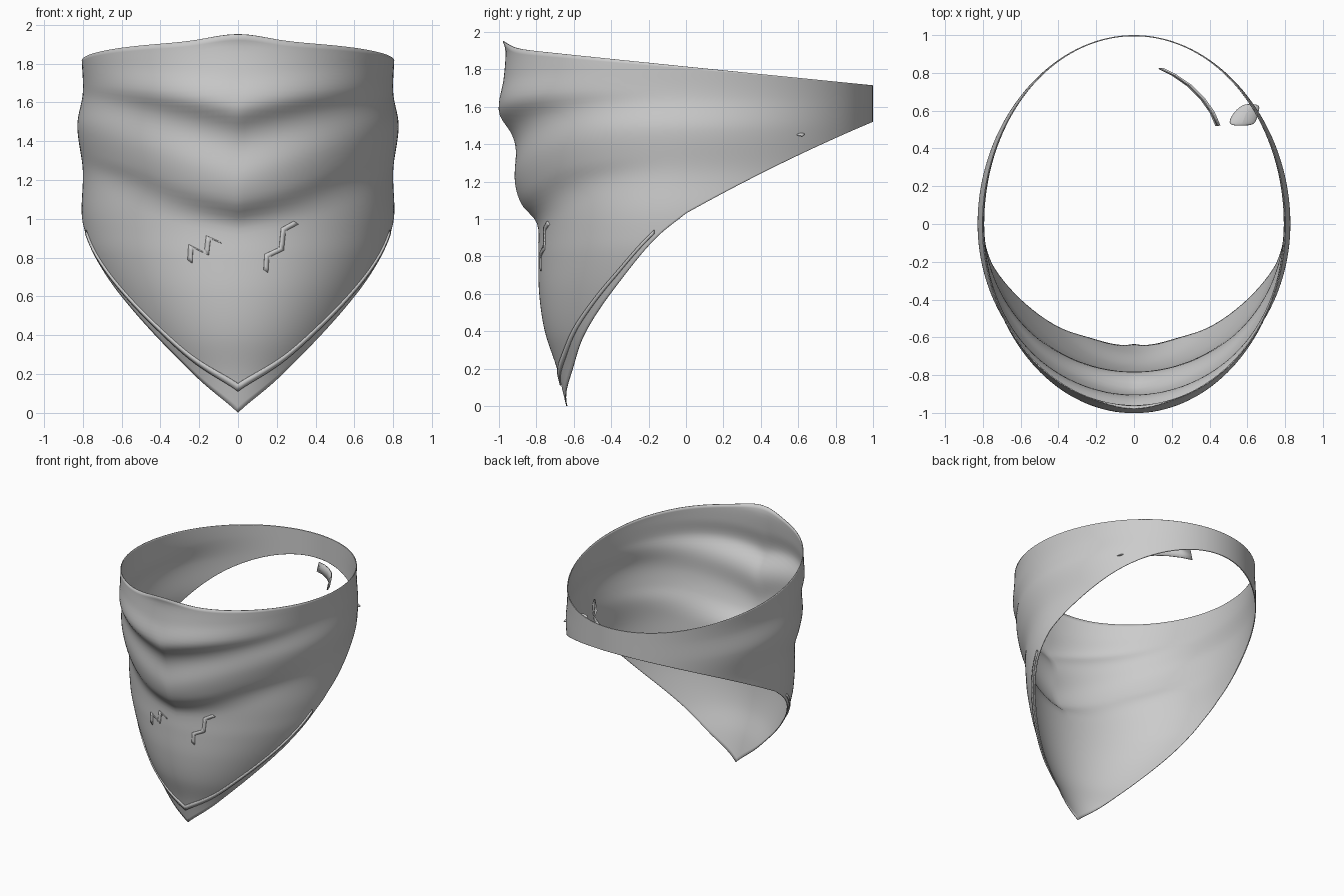
import bpy, math

if "Cube" in bpy.data.objects:
    bpy.data.objects.remove(bpy.data.objects["Cube"])


def curve(pts, t):
    """Smooth interpolation through (t, value) points."""
    if t <= pts[0][0]:
        return pts[0][1]
    if t >= pts[-1][0]:
        return pts[-1][1]
    n = len(pts)
    slope = lambda i: ((pts[min(i + 1, n - 1)][1] - pts[max(i - 1, 0)][1])
                       / (pts[min(i + 1, n - 1)][0] - pts[max(i - 1, 0)][0]))
    i = max(k for k in range(n - 1) if pts[k][0] <= t)
    (a, p), (b, q) = pts[i], pts[i + 1]
    h = b - a
    u = (t - a) / h
    return ((2*u**3 - 3*u*u + 1) * p + (u**3 - 2*u*u + u) * h * slope(i)
            + (3*u*u - 2*u**3) * q + (u**3 - u*u) * h * slope(i + 1))


def step(a, b, t):
    u = min(1, max(0, (t - a) / (b - a)))
    return u * u * (3 - 2 * u)


# Front centre profile (z, depth), half width (z, x), hem (angle, z)
FRONT = [(0, .64), (.2, .69), (.4, .755), (.6, .785), (.8, .79), (.95, .79),
         (1.0, .81), (1.08, .88), (1.2, .915), (1.37, .91), (1.45, .93),
         (1.57, 1.0), (1.75, .975), (1.9, .965), (1.95, .98)]
WIDTH = [(0, .38), (.17, .47), (.37, .59), (.62, .71), (.82, .78), (.95, .80),
         (1.05, .806), (1.25, .80), (1.48, .828), (1.65, .80), (1.83, .806)]
HEM = [(0, 0), (25, .17), (42.5, .37), (59.6, .61), (77.6, .89), (90, 1.03)]


def hem(a):
    d = abs(math.degrees(a))
    y = -math.cos(a)
    return curve(HEM, d) if d < 90 else 1.03 + .56 * y - .07 * y * y


def top(a):
    return 1.815 + .1 * math.cos(a) + .035 * math.exp(-(math.sin(a) / .25) ** 2) * (math.cos(a) > 0)


def point(a, z, lift=0):
    """Point on the cloth at angle a from the front and height z."""
    w = curve(WIDTH, z)
    s, c = math.sin(a), math.cos(a)
    if c > 0:
        # folds climb towards the sides in a chevron
        zf = z - .27 * abs(s) * step(.8, 1.25, z) * (1 - .8 * step(1.35, 1.9, z))
        d = curve(FRONT, zf)
    else:
        d = 1.0
        w += (.803 - w) * c * c
    k = 1 + lift
    return (w * s * k, -d * c * k, z)


def grid_object(name, rows, thick=0, offset=-1):
    n = len(rows[0])
    verts = [p for r in rows for p in r]
    faces = [(i*n + j, i*n + j + 1, (i + 1)*n + j + 1, (i + 1)*n + j)
             for i in range(len(rows) - 1) for j in range(n - 1)]
    me = bpy.data.meshes.new(name)
    me.from_pydata(verts, [], faces)
    ob = bpy.data.objects.new(name, me)
    bpy.context.collection.objects.link(ob)
    if thick:
        m = ob.modifiers.new("thickness", "SOLIDIFY")
        m.thickness, m.offset = thick, offset
    bpy.ops.object.select_all(action='DESELECT')
    ob.select_set(True)
    bpy.context.view_layer.objects.active = ob
    bpy.ops.object.shade_smooth_by_angle(angle=math.radians(40))
    return ob


# Main cloth: rows from hem to top, all the way round
NA, NZ = 160, 64
angles = [-math.pi + 2 * math.pi * i / NA for i in range(NA + 1)]
cloth = grid_object("bandana_cloth",
                    [[point(a, hem(a) + (top(a) - hem(a)) * k / NZ) for a in angles]
                     for k in range(NZ + 1)], .006)
# weld the back seam
weld = cloth.modifiers.new("weld", "WELD")
weld.merge_threshold = .0005
cloth.modifiers.move(1, 0)

# Raised trim following the pointed hem
trim_angles = [math.radians(-77.6 + 155.2 * i / 80) for i in range(81)]
lo = lambda a: hem(a) + .11 - .08 * abs(math.degrees(a)) / 77.6
hi = lambda a: lo(a) + .04 - .018 * abs(math.degrees(a)) / 77.6
grid_object("hem_trim", [[point(a, f(a), .012) for a in trim_angles] for f in (lo, hi)], .012)


# Small stepped decorations on the front panel
def stepped_band(name, path):
    fine = [(p[0] + (q[0] - p[0]) * k / 4, p[1] + (q[1] - p[1]) * k / 4)
            for p, q in zip(path, path[1:]) for k in range(4)] + [path[-1]]
    on = lambda x, z: point(math.asin(x / curve(WIDTH, z)), z, .008)
    grid_object(name, [[on(x + .014, z - .008) for x, z in fine],
                       [on(x - .008, z + .008) for x, z in fine]], .01)


stepped_band("right_step_band", [(.14, .73), (.145, .81), (.22, .845), (.23, .945), (.295, .98)])
stepped_band("left_step_band", [(-.25, .78), (-.245, .86), (-.165, .82), (-.155, .905), (-.095, .88)])

# Loose tie tails near the back
TAIL = [(.13, .82), (.20, .785), (.28, .73), (.35, .66), (.40, .59), (.43, .52)]
grid_object("long_tie_tail",
            [[(x + .02 * k, y, 1.51 + .045 * i / 5 + (.08 + .01 * i / 5) * k)
              for i, (x, y) in enumerate(TAIL)] for k in (0, .5, 1)], .008)
short = grid_object("short_tie_tail",
                    [[(.49, .52, 1.50), (.57, .52, 1.51), (.65, .52, 1.47)],
                     [(.51, .58, 1.48), (.59, .58, 1.50), (.66, .58, 1.46)],
                     [(.57, .64, 1.46), (.62, .64, 1.47), (.68, .635, 1.44)]], .015)
sub = short.modifiers.new("smooth", "SUBSURF")
sub.levels = sub.render_levels = 2
